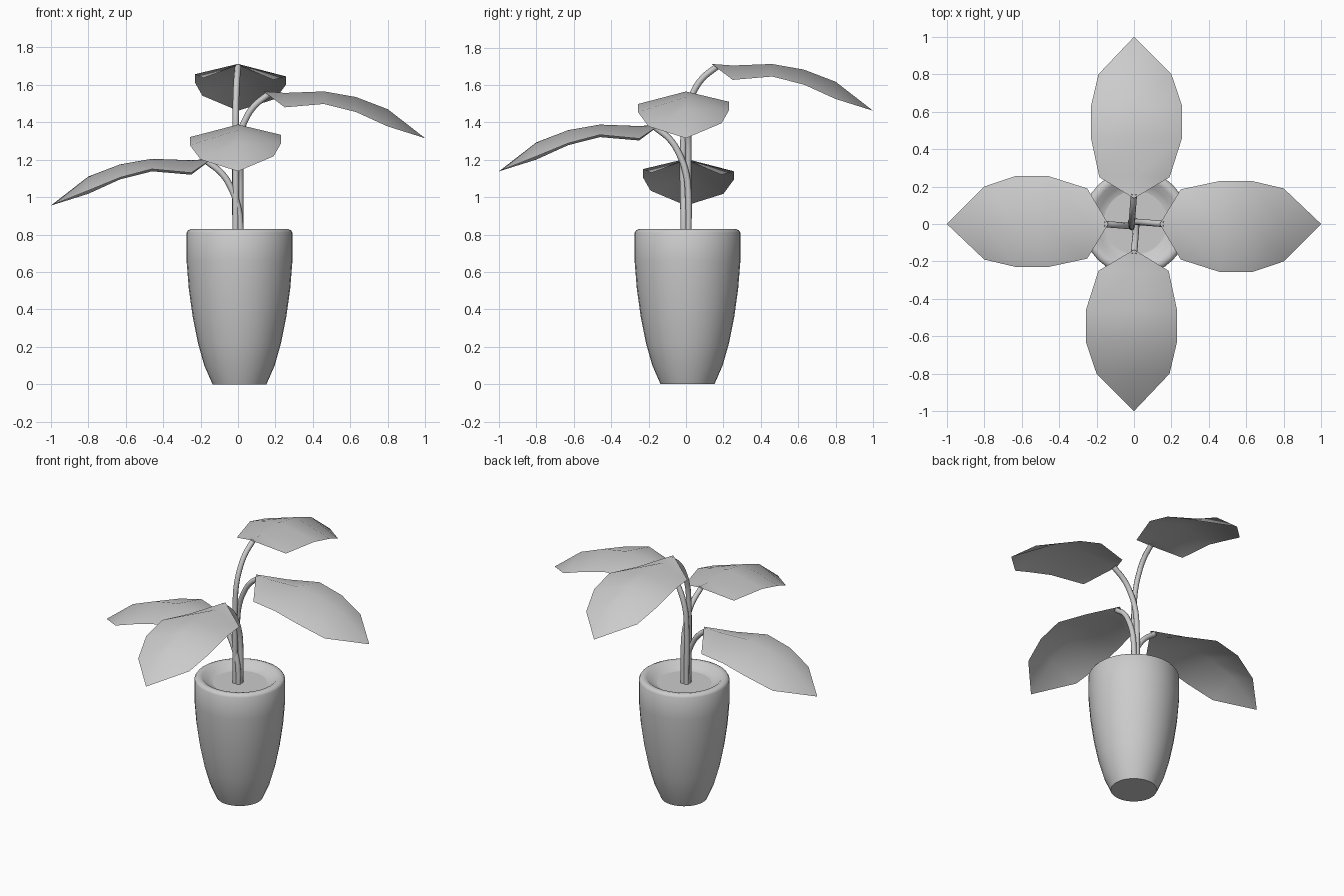
import bpy, bmesh, math
from mathutils import Matrix, Vector

if "Cube" in bpy.data.objects:
    bpy.data.objects.remove(bpy.data.objects["Cube"])


def finish(bm, name, angle=40):
    bmesh.ops.recalc_face_normals(bm, faces=bm.faces)
    me = bpy.data.meshes.new(name)
    bm.to_mesh(me)
    bm.free()
    ob = bpy.data.objects.new(name, me)
    bpy.context.collection.objects.link(ob)
    bpy.ops.object.select_all(action='DESELECT')
    ob.select_set(True)
    bpy.context.view_layer.objects.active = ob
    bpy.ops.object.shade_smooth_by_angle(angle=math.radians(angle))
    return ob


def lathe(name, profile, sides=32):
    bm = bmesh.new()
    vs = [bm.verts.new((r, 0, z)) for r, z in profile]
    es = [bm.edges.new(p) for p in zip(vs, vs[1:])]
    bmesh.ops.spin(bm, geom=vs + es, cent=(0, 0, 0), axis=(0, 0, 1),
                   angle=math.tau, steps=sides, use_duplicate=False)
    bmesh.ops.remove_doubles(bm, verts=bm.verts, dist=1e-4)
    ob = finish(bm, name)
    ob.location = (0.008, 0.008, 0)
    return ob


# Pot with a rounded rim, and the soil inside
lathe("pot", [(0, 0), (0.144, 0), (0.188, 0.1), (0.222, 0.22), (0.25, 0.36),
              (0.271, 0.51), (0.283, 0.66), (0.283, 0.81), (0.275, 0.823),
              (0.258, 0.83), (0.235, 0.825), (0.205, 0.795), (0.17, 0.785)])
lathe("soil", [(0.172, 0.785), (0, 0.785)])

# Leaf stations: distance out, left width, right width, rib drop, left drop, right drop
STATIONS = [(0.25, 0.185, 0.19, -0.008, -0.075, -0.085),
            (0.46, 0.23, 0.257, 0.0, -0.055, -0.067),
            (0.63, 0.23, 0.257, -0.03, -0.10, -0.11),
            (0.80, 0.19, 0.20, -0.095, -0.17, -0.187)]


def leaf(name, rot, z0):
    bm = bmesh.new()
    rows = [[bm.verts.new(p) for p in ((u, wl, dl), (u, 0, d), (u, -wr, dr))]
            for u, wl, wr, d, dl, dr in STATIONS]
    base, tip = bm.verts.new((0.137, 0, 0)), bm.verts.new((1, 0, -0.25))
    for a, b in zip(rows, rows[1:]):
        for i in range(2):
            bm.faces.new((a[i], a[i + 1], b[i + 1], b[i]))
    for i in range(2):
        bm.faces.new((base, rows[0][i + 1], rows[0][i]))
        bm.faces.new((tip, rows[-1][i], rows[-1][i + 1]))
    bm.transform(Matrix.Translation((0, 0, z0)) @ rot)
    finish(bm, name, 60)


def stem(name, rot, z0):
    pts = [(-0.012, 0.012, 0.78), (-0.012, 0.012, z0 - 0.36), (0.0, 0.012, z0 - 0.26),
           (0.035, 0.01, z0 - 0.16), (0.085, 0.006, z0 - 0.08), (0.165, 0, z0 - 0.014)]
    cu = bpy.data.curves.new(name, 'CURVE')
    cu.dimensions = '3D'
    cu.bevel_depth = 0.017
    cu.bevel_resolution = 2
    cu.resolution_u = 5
    cu.use_fill_caps = True
    sp = cu.splines.new('BEZIER')
    sp.bezier_points.add(len(pts) - 1)
    for bp, p in zip(sp.bezier_points, pts):
        bp.co = rot @ Vector(p)
        bp.handle_left_type = bp.handle_right_type = 'AUTO'
    ob = bpy.data.objects.new(name, cu)
    bpy.context.collection.objects.link(ob)


# Four leaves spiralling upward, each with its own stem
for side, deg, z0 in (("left", 180, 1.205), ("front", -90, 1.388),
                      ("right", 0, 1.565), ("back", 90, 1.712)):
    rot = Matrix.Rotation(math.radians(deg), 4, 'Z')
    leaf(side + "_leaf", rot, z0)
    stem(side + "_stem", rot, z0)
